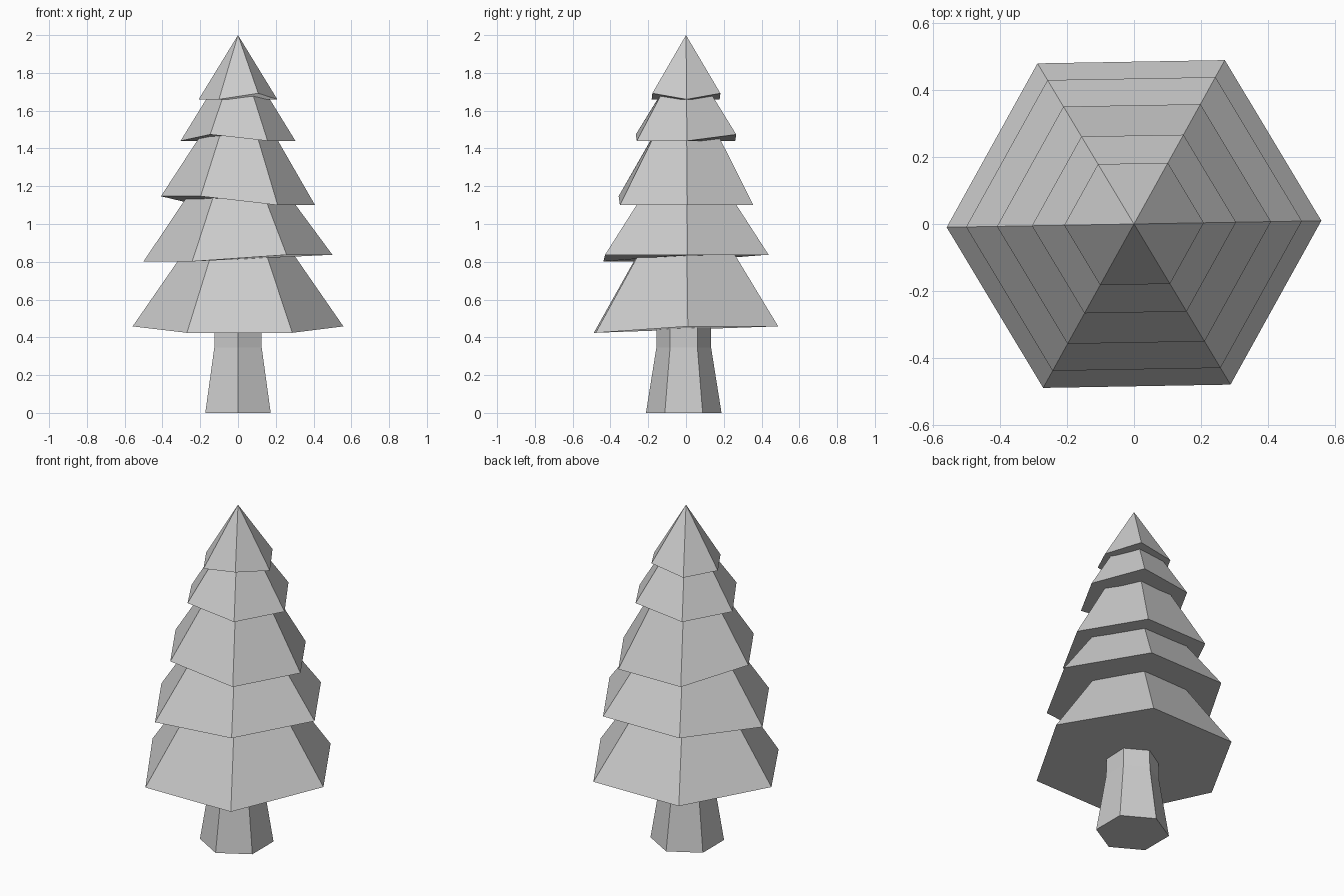
import bpy, bmesh
from math import cos, sin, radians

if "Cube" in bpy.data.objects:
    bpy.data.objects.remove(bpy.data.objects["Cube"])


def make_object(name, rings, tip=None):
    """Skin a list of point rings; close below with a face, above with a face or a tip."""
    bm = bmesh.new()
    loops = [[bm.verts.new(p) for p in ring] for ring in rings]
    n = len(loops[0])
    for low, high in zip(loops, loops[1:]):
        for i in range(n):
            j = (i + 1) % n
            bm.faces.new((low[i], low[j], high[j], high[i]))
    bm.faces.new(loops[0][::-1])
    top = loops[-1]
    if tip:
        v = bm.verts.new(tip)
        for i in range(n):
            bm.faces.new((top[i], top[(i + 1) % n], v))
    else:
        bm.faces.new(top)
    bmesh.ops.recalc_face_normals(bm, faces=bm.faces)
    mesh = bpy.data.meshes.new(name)
    bm.to_mesh(mesh)
    bm.free()
    obj = bpy.data.objects.new(name, mesh)
    bpy.context.collection.objects.link(obj)
    return obj


def hexagon(radius, heights, turn, cy=0.0):
    return [(radius * cos(radians(turn + 60 * i)),
             cy + radius * sin(radians(turn + 60 * i)), heights[i]) for i in range(6)]


# Trunk: flared foot, straight neck reaching into the lowest tier
make_object("trunk", [hexagon(r, [z] * 6, 30, -0.012)
                      for r, z in ((0.2, 0), (0.145, 0.345), (0.143, 0.5))])

# Branch tiers: radius, low rim, high rim, corners that are high, apex, hidden top height
tiers = [
    (0.558, 0.424, 0.458, (0, 1, 2, 3), 1.28, 0.88),
    (0.500, 0.802, 0.837, (0, 1, 2, 5), 1.53, 1.18),
    (0.408, 1.100, 1.147, (3, 4), 1.79, 1.50),
    (0.304, 1.440, 1.474, (1, 4), 1.92, 1.71),
    (0.208, 1.660, 1.692, (1, 5), 2.00, None),
]
for k, (r, low, high, raised, apex, top) in enumerate(tiers):
    rim = hexagon(r, [high if i in raised else low for i in range(6)], 1)
    rings = [rim]
    if top:
        top_radius = r * (apex - top) / (apex - (low + high) / 2)
        rings.append(hexagon(top_radius, [top] * 6, 1))
    make_object(f"branch_tier_{k + 1}", rings, None if top else (0, 0, apex))
